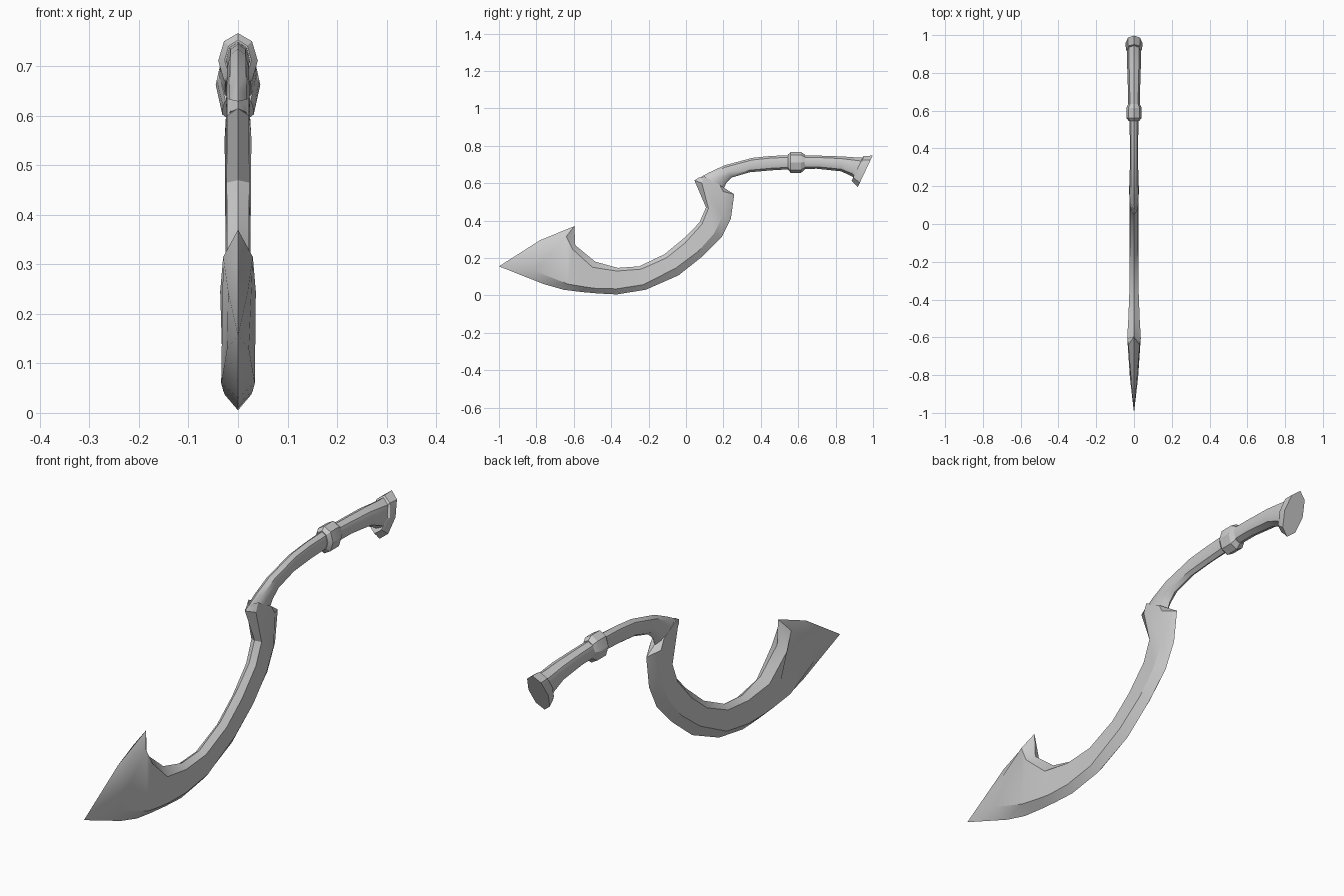
import bpy, bmesh, math
from mathutils import Vector


def loft(name, loops, angle=30):
    """Skin a list of equal-sized vertex loops; a one-point first loop becomes a tip."""
    bm = bmesh.new()
    rings = [[bm.verts.new(p) for p in loop] for loop in loops]
    for a, b in zip(rings, rings[1:]):
        n = len(b)
        for i in range(n):
            j = (i + 1) % n
            if len(a) == 1:
                bm.faces.new((a[0], b[i], b[j]))
            else:
                bm.faces.new((a[i], a[j], b[j], b[i]))
    for ring in (rings[0], rings[-1]):
        if len(ring) > 2:
            bm.faces.new(ring)
    bmesh.ops.recalc_face_normals(bm, faces=bm.faces)
    mesh = bpy.data.meshes.new(name)
    bm.to_mesh(mesh)
    bm.free()
    ob = bpy.data.objects.new(name, mesh)
    bpy.context.collection.objects.link(ob)
    bpy.ops.object.select_all(action='DESELECT')
    ob.select_set(True)
    bpy.context.view_layer.objects.active = ob
    bpy.ops.object.shade_smooth_by_angle(angle=math.radians(angle))
    return ob


def blade_loop(oy, oz, by, bz, cy, cz, iy, iz, wb, wc):
    """Six-sided section: outer edge, outer bevel, inner bevel, inner ridge."""
    return [(0, oy, oz), (wb, by, bz), (wc, cy, cz),
            (0, iy, iz), (-wc, cy, cz), (-wb, by, bz)]


def oval(by, bz, ty, tz, w, n=8):
    """Oval section between a bottom and a top point, half-width w."""
    b, t = Vector((0, by, bz)), Vector((0, ty, tz))
    mid, half = (b + t) / 2, (t - b) / 2
    return [mid + half * math.cos(2 * math.pi * k / n)
            + Vector((w * math.sin(2 * math.pi * k / n), 0, 0)) for k in range(n)]


# Sickle blade, from the point to the guard
blade = [
    (-.76, .06, -.81, .13, -.77, .245, -.78, .295, .022, .02),
    (-.655, .03, -.63, .06, -.64, .315, -.597, .37, .034, .03),
    (-.56, .018, -.54, .045, -.605, .245, -.592, .268, .03, .036),
    (-.47, .01, -.48, .037, -.50, .15, -.485, .18, .027, .03),
    (-.37, .005, -.37, .035, -.37, .13, -.365, .147, .025, .025),
    (-.215, .03, -.23, .057, -.24, .14, -.25, .155, .025, .023),
    (-.04, .107, -.055, .145, -.105, .20, -.115, .22, .025, .022),
    (.09, .21, .065, .235, -.005, .28, .00, .315, .025, .022),
    (.19, .31, .15, .33, .085, .38, .072, .39, .025, .022),
    (.24, .41, .195, .42, .12, .465, .107, .47, .026, .023),
    (.258, .54, .20, .555, .085, .60, .045, .615, .027, .022),
    (.20, .575, .18, .59, .10, .635, .07, .63, .025, .022),
]
loft("blade", [[(0, -1, .155)]] + [blade_loop(*s) for s in blade])

# Curved neck between guard and grip
neck = [(.20, .565, .047, .615, .023), (.215, .60, .12, .655, .024),
        (.245, .63, .205, .695, .023), (.34, .658, .355, .735, .022),
        (.45, .668, .45, .745, .022), (.57, .675, .57, .75, .025)]
loft("neck", [oval(*s) for s in neck], 40)

# Raised band
band = [(.545, .672, .545, .753, .027), (.56, .655, .56, .767, .04),
        (.615, .655, .615, .767, .04), (.635, .672, .635, .753, .03)]
loft("band", [oval(*s) for s in band], 25)

# Grip flaring towards the pommel
grip = [(.60, .676, .60, .75, .03), (.70, .677, .71, .747, .032),
        (.83, .663, .83, .743, .036), (.89, .635, .90, .738, .037),
        (.915, .60, .95, .737, .037)]
loft("grip", [oval(*s) for s in grip], 40)

# Slanted pommel plate
pommel = [(.885, .612, .945, .738, .036), (.90, .598, .95, .745, .043),
          (.918, .578, .998, .747, .045)]
loft("pommel", [oval(*s) for s in pommel], 25)
